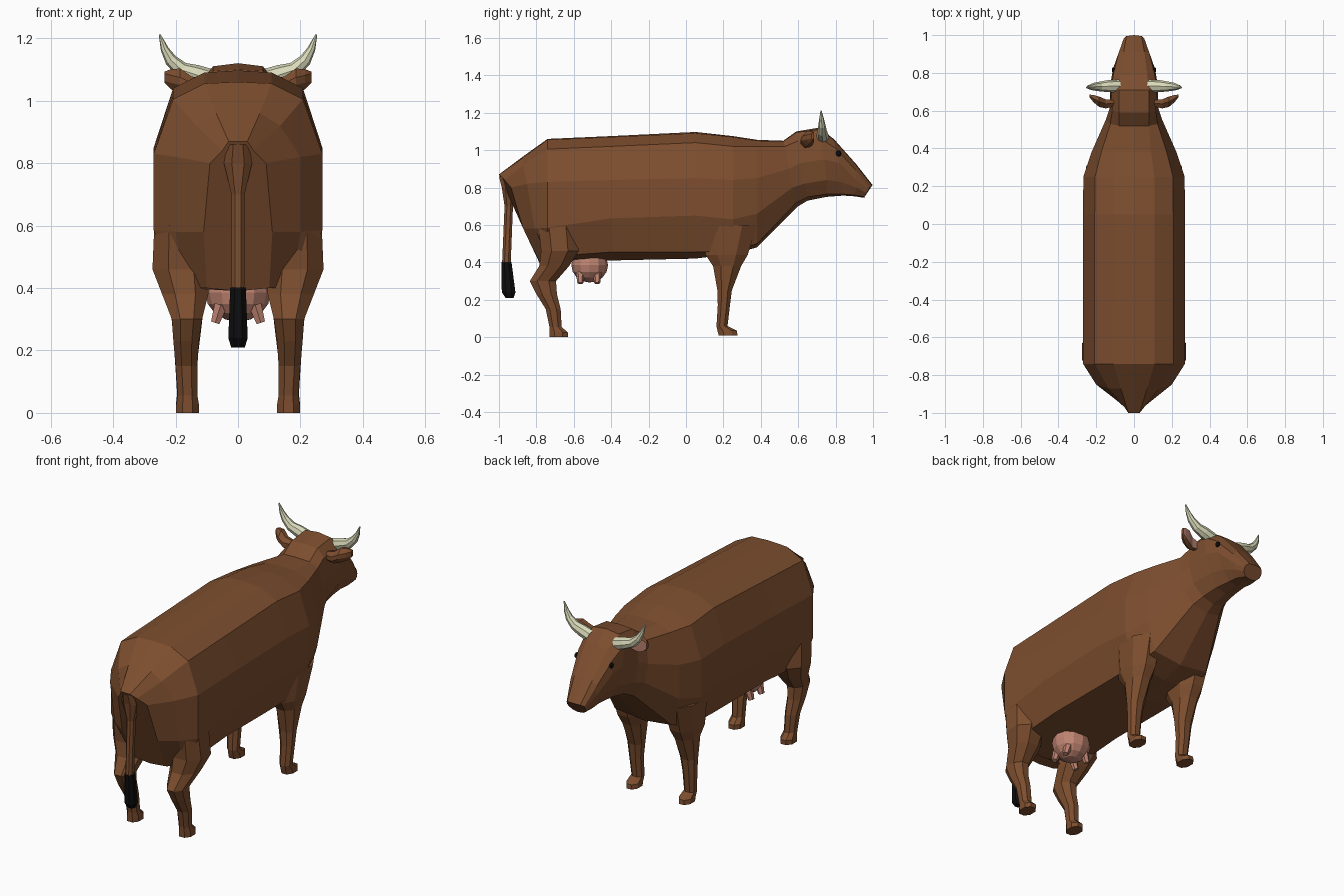
import bpy, bmesh, math
from mathutils import Vector, Matrix


def material(name, rgb):
    m = bpy.data.materials.new(name)
    m.diffuse_color = (*rgb, 1)
    return m


BROWN = material("brown hide", (0.205, 0.076, 0.028))
PINK = material("pink skin", (0.52, 0.23, 0.165))
IVORY = material("ivory horn", (0.70, 0.70, 0.49))
BLACK = material("black", (0.004, 0.004, 0.004))


def finish(bm, name, *mats):
    bmesh.ops.recalc_face_normals(bm, faces=bm.faces)
    me = bpy.data.meshes.new(name)
    bm.to_mesh(me)
    bm.free()
    for m in mats:
        me.materials.append(m)
    ob = bpy.data.objects.new(name, me)
    bpy.context.collection.objects.link(ob)
    return ob


def loft(name, rings, *mats):
    """Skin closed rings of equal length and cap both ends."""
    bm = bmesh.new()
    vs = [[bm.verts.new(p) for p in r] for r in rings]
    n = len(vs[0])
    for a, b in zip(vs, vs[1:]):
        for i in range(n):
            j = (i + 1) % n
            bm.faces.new((a[i], a[j], b[j], b[i]))
    bm.faces.new(vs[0])
    bm.faces.new(vs[-1])
    return finish(bm, name, *mats)


def mirrored(half):
    """Half ring from top centre to bottom centre -> whole ring."""
    return half + [(-x, y, z) for x, y, z in half[-2:0:-1]]


def block_ring(z, y0, y1, x0, x1, c=0.28):
    """Horizontal eight-sided ring: a rectangle with cut corners."""
    cx, cy = (x1 - x0) * c, (y1 - y0) * c
    return [(x0 + cx, y0, z), (x1 - cx, y0, z), (x1, y0 + cy, z), (x1, y1 - cy, z),
            (x1 - cx, y1, z), (x0 + cx, y1, z), (x0, y1 - cy, z), (x0, y0 + cy, z)]


def mirror_x(ob):
    m = ob.modifiers.new("mirror", 'MIRROR')
    m.use_axis[0] = True
    # mirror about the world centre; object origins sit at zero
    m.use_mirror_merge = False


# Body: rump rings, barrel rings, then the slanted neck joint
rump = [
    [(0, -1, .87), (.03, -1, .87), (.05, -.97, .84), (.09, -.935, .80),
     (.11, -.87, .58), (.10, -.78, .40), (0, -.78, .39)],
    [(0, -.87, .967), (.07, -.87, .96), (.135, -.87, .92), (.20, -.85, .82),
     (.20, -.81, .58), (.17, -.72, .40), (0, -.72, .40)],
]
X_STEPS = (0, .4, .77, 1, 1, .78, 0)
barrel = [  # y, half width, heights from spine to belly
    (-.74, .27, 1.06, 1.055, 1.005, .83, .585, .43, .41),
    (-.40, .27, 1.075, 1.07, 1.02, .84, .635, .455, .41),
    (.05, .27, 1.097, 1.09, 1.04, .85, .65, .455, .42),
    (.25, .268, 1.075, 1.07, 1.02, .84, .63, .46, .445),
    (.38, .225, 1.055, 1.05, 1.02, .85, .66, .50, .48),
]
neck = [(0, .52, 1.05), (.08, .52, 1.047), (.125, .53, 1.02), (.15, .55, .90),
        (.14, .57, .80), (.09, .59, .72), (0, .60, .70)]
halves = rump + [[(w * s, y, z) for s, z in zip(X_STEPS, zs)] for y, w, *zs in barrel] + [neck]
loft("body", [mirrored(h) for h in halves], BROWN)

# Head
head = [
    [(0, .59, 1.10), (.08, .59, 1.095), (.115, .60, 1.05), (.13, .61, .93),
     (.12, .63, .82), (.07, .65, .75), (0, .65, .73)],
    [(0, .71, 1.12), (.08, .71, 1.11), (.12, .72, 1.06), (.125, .74, .95),
     (.10, .75, .84), (.06, .75, .765), (0, .75, .75)],
    [(0, .79, 1.06), (.07, .79, 1.055), (.108, .80, 1.01), (.112, .82, .93),
     (.085, .83, .83), (.05, .84, .765), (0, .84, .757)],
    [(0, .91, .925), (.055, .91, .92), (.08, .91, .89), (.08, .91, .84),
     (.07, .91, .80), (.05, .90, .76), (0, .90, .753)],
    [(0, 1, .81), (.04, .995, .81), (.055, .98, .80), (.057, .975, .785),
     (.055, .965, .77), (.035, .955, .75), (0, .955, .745)],
]
loft("head", [mirrored(h) for h in [neck] + head], BROWN)

# Legs: height, back, front, inner, outer
hind = [(.60, -.79, -.585, .10, .268), (.46, -.775, -.575, .09, .274),
        (.38, -.785, -.625, .095, .243), (.30, -.835, -.695, .115, .212),
        (.23, -.80, -.69, .125, .207), (.15, -.75, -.67, .13, .20),
        (.055, -.73, -.665, .13, .193), (.025, -.73, -.632, .125, .198),
        (0, -.73, -.632, .125, .198)]
fore = [(.60, .10, .38, .08, .255), (.44, .105, .33, .09, .235),
        (.38, .145, .295, .105, .22), (.25, .168, .245, .12, .208),
        (.17, .17, .235, .13, .202), (.06, .163, .222, .132, .195),
        (.035, .168, .272, .128, .198), (.01, .175, .275, .128, .198)]
for name, rows in (("hind_legs", hind), ("front_legs", fore)):
    mirror_x(loft(name, [block_ring(*r) for r in rows], BROWN))

# Tail and its tuft
tail = [(.86, -1, -.92, -.035, .035), (.80, -.985, -.915, -.045, .045),
        (.70, -.97, -.925, -.021, .021), (.40, -.983, -.937, -.02, .02)]
tuft = [(.402, -.986, -.933, -.025, .025), (.24, -.985, -.912, -.031, .031),
        (.21, -.965, -.922, -.022, .022)]
loft("tail", [block_ring(*r) for r in tail], BROWN)
loft("tail_tuft", [block_ring(*r) for r in tuft], BLACK)

# Udder and four splayed teats
bm = bmesh.new()
bmesh.ops.create_uvsphere(bm, u_segments=12, v_segments=8, radius=1,
                          matrix=Matrix.Translation((0, -.515, .385)) @ Matrix.Diagonal((.105, .098, .093, 1)))
finish(bm, "udder", PINK)
bm = bmesh.new()
for y in (-.565, -.475):
    tilt = Matrix.Rotation(math.radians(-18), 4, 'Y')
    bmesh.ops.create_cone(bm, cap_ends=True, segments=6, radius1=.016, radius2=.024, depth=.06,
                          matrix=Matrix.Translation((.064, y, .317)) @ tilt)
mirror_x(finish(bm, "teats", PINK))

# Horns: hexagonal tube swept outward and up
path = [(.08, .73, 1.065, .034), (.135, .73, 1.083, .032), (.18, .728, 1.098, .026),
        (.215, .727, 1.13, .02), (.235, .725, 1.165, .013), (.251, .722, 1.212, .003)]
pts = [Vector(p[:3]) for p in path]
rings = []
for i, p in enumerate(pts):
    t = (pts[min(i + 1, len(pts) - 1)] - pts[max(i - 1, 0)]).normalized()
    u = Vector((0, 1, 0))
    v = t.cross(u).normalized()
    rings.append([p + path[i][3] * (math.cos(a) * u + math.sin(a) * v)
                  for a in (k * math.pi / 4 for k in range(8))])
mirror_x(loft("horns", rings, IVORY))

# Ears: x, back and front depth, low and high edges; forward faces are pink
ear = [(.09, .625, .655, 1.025, 1.06), (.15, .612, .66, 1.015, 1.075),
       (.185, .62, .675, 1.025, 1.10), (.215, .645, .683, 1.04, 1.098),
       (.235, .67, .685, 1.06, 1.09)]
rings = [[(x, y1, z0), (x, y1, z1), (x, (y0 + y1) / 2, z1 + .003), (x, y0, (z0 + z1) / 2 + .012),
          (x, y0, (z0 + z1) / 2 - .012), (x, (y0 + y1) / 2, z0 - .003)] for x, y0, y1, z0, z1 in ear]
ears = loft("ears", rings, BROWN, PINK)
for f in ears.data.polygons:
    f.material_index = int(f.normal.y > .8)
mirror_x(ears)

# Eyes: small flattened studs on the head sides
bm = bmesh.new()
bmesh.ops.create_uvsphere(bm, u_segments=8, v_segments=6, radius=1,
                          matrix=Matrix.Translation((.108, .815, .982)) @ Matrix.Diagonal((.01, .016, .016, 1)))
mirror_x(finish(bm, "eyes", BLACK))
